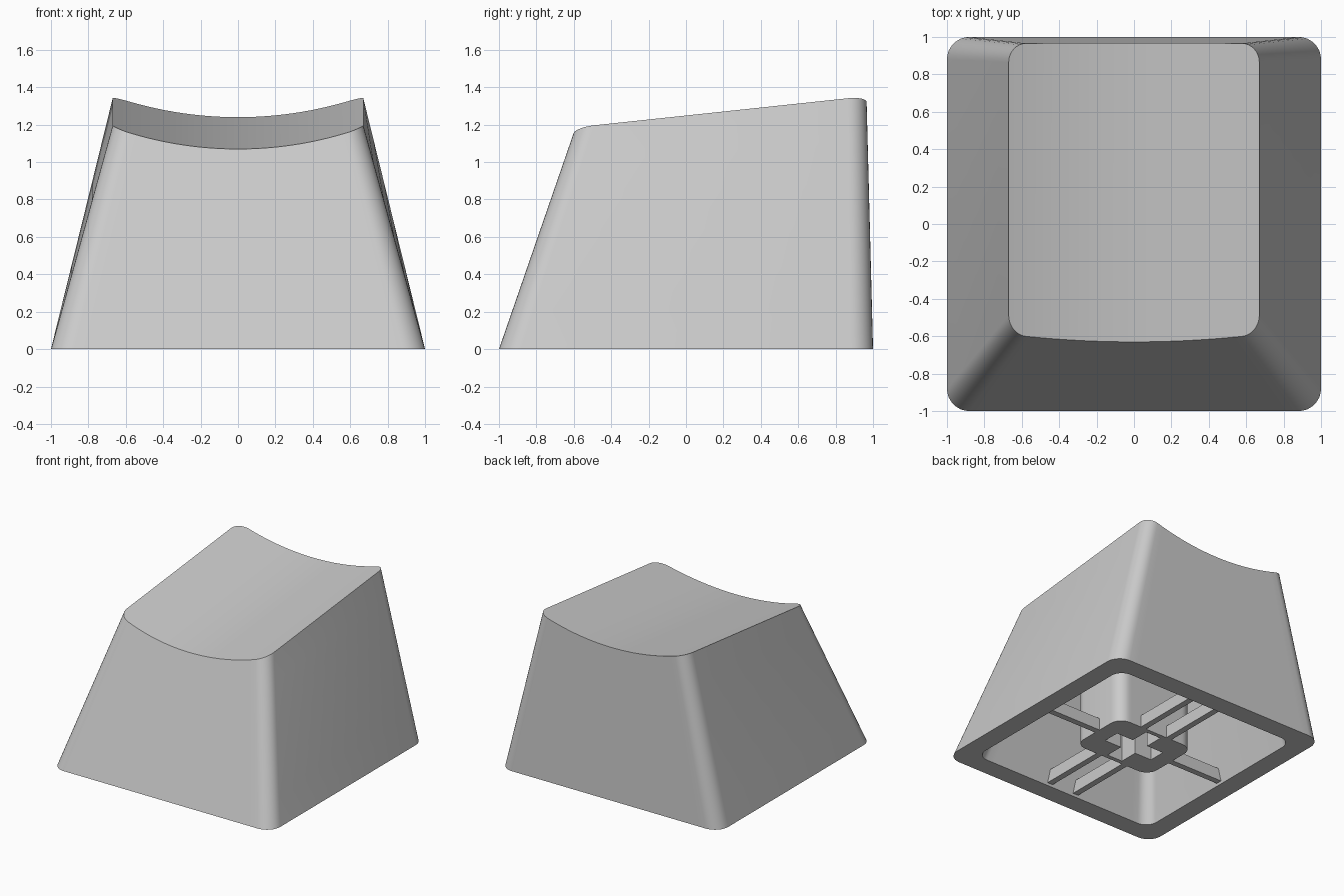
import bpy, bmesh
from math import sin, cos, pi, sqrt
from mathutils import Vector

default = bpy.data.objects.get("Cube")
if default:
    bpy.data.objects.remove(default, do_unlink=True)

# Single plastic colour
grey = bpy.data.materials.new("grey plastic")
grey.use_nodes = True
colour = (0.6, 0.6, 0.6, 1)
grey.diffuse_color = colour
grey.node_tree.nodes["Principled BSDF"].inputs["Base Color"].default_value = colour

CORNER, SPAN, LEVELS = 8, 24, 6


def finish(name, bm):
    bmesh.ops.recalc_face_normals(bm, faces=bm.faces)
    mesh = bpy.data.meshes.new(name)
    bm.to_mesh(mesh)
    bm.free()
    mesh.materials.append(grey)
    obj = bpy.data.objects.new(name, mesh)
    bpy.context.collection.objects.link(obj)
    return obj


def smooth(obj):
    bpy.ops.object.select_all(action='DESELECT')
    obj.select_set(True)
    bpy.context.view_layer.objects.active = obj
    bpy.ops.object.shade_smooth_by_angle(angle=pi / 6)


def ring(hx, y0, y1, r, height):
    """Rounded rectangle: front edge left to right, then back edge right to left."""
    arc = [(r - r * cos(a), r - r * sin(a))
           for a in (pi / 2 * i / CORNER for i in range(CORNER + 1))]
    edge = [(-hx + dx, dy) for dx, dy in arc]
    edge += [((hx - r) * (2 * i / SPAN - 1), 0) for i in range(1, SPAN)]
    edge += [(hx - dx, dy) for dx, dy in reversed(arc)]
    pts = [(x, y0 + d) for x, d in edge] + [(x, y1 - d) for x, d in reversed(edge)]
    return [Vector((x, y, height(x, y))) for x, y in pts]


def bridge(bm, a, b):
    for i in range(len(a)):
        j = (i + 1) % len(a)
        bm.faces.new((a[i], a[j], b[j], b[i]))


def cap(bm, loop):
    """Close a ring with strips running from its front edge to its back edge."""
    n = len(loop)
    for i in range(n // 2 - 1):
        bm.faces.new((loop[i], loop[i + 1], loop[n - 2 - i], loop[n - 1 - i]))


def loft(bm, low, high):
    rings = [[bm.verts.new(p.lerp(q, k / LEVELS)) for p, q in zip(low, high)]
             for k in range(LEVELS + 1)]
    for a, b in zip(rings, rings[1:]):
        bridge(bm, a, b)
    cap(bm, rings[-1])
    return rings[0]


# Cylindrical finger dish, tilted up towards the back
DISH_R = 2.06


def dish(x, y):
    return 1.137 + 0.1066 * y + DISH_R - sqrt(DISH_R ** 2 - x * x)


def trim_to_dish(low, high):
    """Slide each upper point along its wall line until it meets the dish."""
    result = []
    for p, q in zip(low, high):
        t = 1.0
        for _ in range(12):
            s = p.lerp(q, t)
            t += (dish(s.x, s.y) - s.z) / q.z
        result.append(p.lerp(q, t))
    return result


# Hollow shell: outer walls with dished top, inner walls with ceiling, flat rim
bm = bmesh.new()
base = ring(1, -1, 1, 0.12, lambda x, y: 0)
upper = ring(0.67, -0.59, 0.965, 0.1, lambda x, y: 1.249 + 0.1066 * y)
outer = loft(bm, base, trim_to_dish(base, upper))
inner = loft(bm, ring(0.84, -0.84, 0.84, 0.1, lambda x, y: 0),
             ring(0.6, -0.54, 0.82, 0.08, lambda x, y: 0.92))
bridge(bm, outer, inner)
smooth(finish("keycap_shell", bm))

# Stem: rounded block reaching up into the ceiling
bm = bmesh.new()
bottom = loft(bm, ring(0.36, -0.26, 0.26, 0.1, lambda x, y: 0.02),
              ring(0.36, -0.26, 0.26, 0.1, lambda x, y: 0.96))
cap(bm, bottom)
stem = finish("stem", bm)

# Cross-shaped socket cut in the stem
arm, half = 0.225, 0.07
quarter = [(arm, -half), (arm, half), (half, half)]
outline = []
for c, s in ((1, 0), (0, 1), (-1, 0), (0, -1)):
    outline += [(c * x - s * y, s * x + c * y) for x, y in quarter]
bm = bmesh.new()
face = bm.faces.new([bm.verts.new((x, y, -0.1)) for x, y in outline])
extruded = bmesh.ops.extrude_face_region(bm, geom=[face])
bmesh.ops.translate(bm, vec=(0, 0, 0.6),
                    verts=[v for v in extruded["geom"] if isinstance(v, bmesh.types.BMVert)])
cutter = finish("socket_cutter", bm)
cutter.hide_render = True
cut = stem.modifiers.new("socket", 'BOOLEAN')
cut.operation, cut.solver, cut.object = 'DIFFERENCE', 'EXACT', cutter
bpy.context.view_layer.objects.active = stem
bpy.ops.object.modifier_apply(modifier=cut.name)
bpy.data.objects.remove(cutter, do_unlink=True)
smooth(stem)


# Support ribs between the stem and the walls
def rib(name, centre, size):
    bm = bmesh.new()
    bmesh.ops.create_cube(bm, size=1)
    bmesh.ops.scale(bm, vec=size, verts=bm.verts)
    bmesh.ops.translate(bm, vec=centre, verts=bm.verts)
    finish(name, bm)


for side, sx in (("left", 1), ("right", -1)):
    rib(side + "_rib", (sx * 0.59, 0, 0.07), (0.54, 0.05, 0.1))
    for end, sy in (("front", -1), ("back", 1)):
        rib(end + "_" + side + "_rib", (sx * 0.125, sy * 0.55, 0.07), (0.05, 0.62, 0.1))
